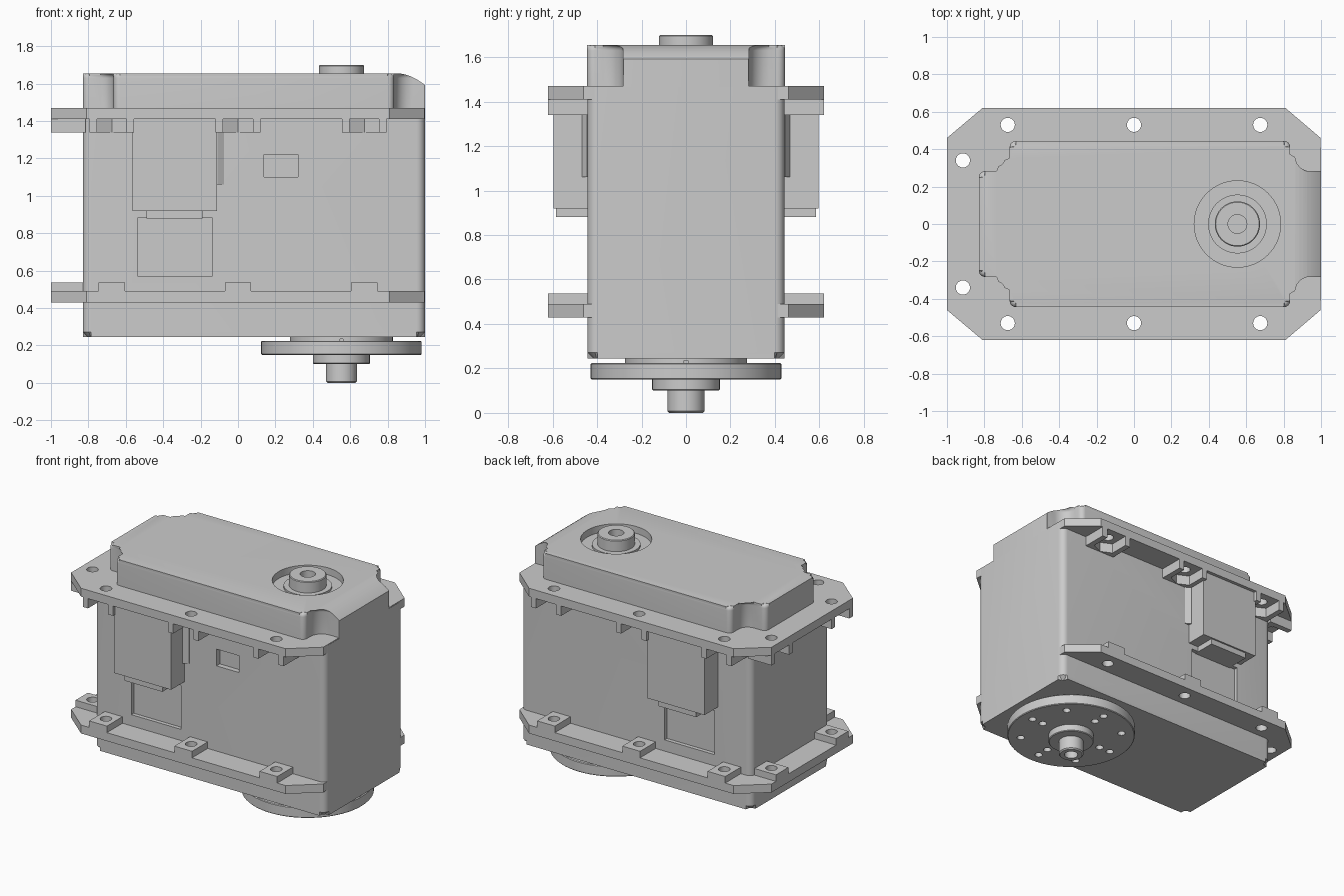
import bpy, bmesh
from math import sin, cos, pi, radians
from mathutils import Vector, Matrix

if "Cube" in bpy.data.objects:
    bpy.data.objects.remove(bpy.data.objects["Cube"])


def prism(bm, pts, lo, hi, axis='Z'):
    """Extrude a 2D outline; axis Y takes (x, z) points."""
    place = (lambda p, h: (p[0], p[1], h)) if axis == 'Z' else (lambda p, h: (p[0], h, p[1]))
    a = [bm.verts.new(place(p, lo)) for p in pts]
    b = [bm.verts.new(place(p, hi)) for p in pts]
    bm.faces.new(a)
    bm.faces.new(b)
    for i in range(len(a)):
        j = (i + 1) % len(a)
        bm.faces.new((a[i], a[j], b[j], b[i]))


def rect(x0, x1, y0, y1):
    return [(x0, y0), (x1, y0), (x1, y1), (x0, y1)]


def circle(cx, cy, r, n=24):
    return [(cx + r * cos(2 * pi * i / n), cy + r * sin(2 * pi * i / n)) for i in range(n)]


def rounded(corners, seg=6):
    """Fillet a right-angled outline of (x, y, radius) corners."""
    out = []
    for i, (x, y, r) in enumerate(corners):
        p = Vector((x, y))
        da = (Vector(corners[i - 1][:2]) - p).normalized()
        db = (Vector(corners[(i + 1) % len(corners)][:2]) - p).normalized()
        c = p + (da + db) * r
        for k in range(seg + 1):
            t = pi / 2 * k / seg
            out.append(tuple(c - (db * cos(t) + da * sin(t)) * r))
    return out


def make(name, bm):
    bmesh.ops.recalc_face_normals(bm, faces=bm.faces)
    me = bpy.data.meshes.new(name)
    bm.to_mesh(me)
    bm.free()
    ob = bpy.data.objects.new(name, me)
    bpy.context.collection.objects.link(ob)
    return ob


def activate(ob):
    bpy.ops.object.select_all(action='DESELECT')
    ob.select_set(True)
    bpy.context.view_layer.objects.active = ob


def cut(ob, bm):
    cutter = make("cutter", bm)
    cutter.hide_render = True
    mod = ob.modifiers.new("cut", 'BOOLEAN')
    mod.operation, mod.solver, mod.object = 'DIFFERENCE', 'EXACT', cutter
    mod.use_self = True
    activate(ob)
    bpy.ops.object.modifier_apply(modifier=mod.name)
    bpy.data.objects.remove(cutter)


def lathe(name, cx, profile, n=64):
    bm = bmesh.new()
    vs = [bm.verts.new((cx + r, 0, z)) for r, z in profile]
    es = [bm.edges.new(e) for e in zip(vs, vs[1:])]
    bmesh.ops.spin(bm, geom=vs + es, cent=(cx, 0, 0), axis=(0, 0, 1),
                   angle=2 * pi, steps=n, use_duplicate=False)
    bmesh.ops.remove_doubles(bm, verts=bm.verts, dist=1e-4)
    return make(name, bm)


def bevel_rim(bm, z, offset, seg):
    edges = [e for e in bm.edges if all(abs(v.co.z - z) < 1e-5 for v in e.verts)]
    bmesh.ops.bevel(bm, geom=edges, offset=offset, segments=seg, profile=0.5, affect='EDGES')


# Main case with rounded corners and a chamfered base
bm = bmesh.new()
prism(bm, rounded([(x, y, 0.045) for x, y in rect(-0.83, 1.0, -0.443, 0.443)]), 0.245, 1.465)
bevel_rim(bm, 0.245, 0.027, 1)
case = make("case", bm)

# Recessed side panels and the small front window
bm = bmesh.new()
for s in (-1, 1):
    prism(bm, rect(-0.535, -0.14, 0.57, 0.885), s * 0.415, s * 0.6, 'Y')
prism(bm, rect(0.14, 0.32, 1.10, 1.22), -0.6, -0.405, 'Y')
cut(case, bm)

# Mounting flanges: octagonal plates with lips or bosses around the holes
HOLES = [(x, s * 0.53, s * pi / 2 - pi / 2) for x in (-0.675, 0, 0.675) for s in (1, -1)]
HOLES += [(-0.915, s * 0.34, pi / 2) for s in (1, -1)]
half = [(0.998, 0.26), (0.998, 0.46), (0.81, 0.62), (-0.81, 0.62), (-1, 0.46)]
octagon = half + [(x, -y) for x, y in reversed(half)]
nut_lip = [(-.12, -.10), (.12, -.10), (.12, .09), (.08, .09), (.08, -.046),
           (0, -.084), (-.08, -.046), (-.08, .09), (-.12, .09)]
boss = rect(-0.07, 0.07, -0.10, 0.09)


def flange(name, z0, z1, pad, p0, p1):
    bm = bmesh.new()
    prism(bm, octagon, z0, z1)
    for x, y, ang in HOLES:
        reach = 0.085 if x < -0.9 else 0.09
        rot = Matrix.Rotation(ang, 2)
        pts = [Vector((x, y)) + rot @ Vector((u, min(v, reach))) for u, v in pad]
        prism(bm, pts, p0, p1)
    ob = make(name, bm)
    bm = bmesh.new()
    for x, y, _ in HOLES:
        prism(bm, circle(x, y, 0.038), z0 - 0.2, z1 + 0.2)
    cut(ob, bm)
    return ob


flange("upper_flange", 1.41, 1.47, nut_lip, 1.34, 1.412)
flange("lower_flange", 0.43, 0.49, boss, 0.488, 0.537)

# Top cover with notched corners, soft rim, sloping end and round well
side = [(-0.83, 0.283, 0.035), (-0.665, 0.283, 0.07), (-0.665, 0.445, 0.035),
        (0.835, 0.445, 0.035), (0.835, 0.283, 0.09), (1.0, 0.283, 0.005)]
bm = bmesh.new()
prism(bm, rounded(side + [(x, -y, r) for x, y, r in reversed(side)]), 1.46, 1.655)
bevel_rim(bm, 1.655, 0.025, 4)
cover = make("top_cover", bm)
bm = bmesh.new()
slope = [(0.84 + 0.17 * t / 8, 1.656 - 0.072 * (t / 8) ** 2) for t in range(9)]
prism(bm, slope + [(1.01, 1.72), (0.84, 1.72)], -0.5, 0.5, 'Y')
cut(cover, bm)
bm = bmesh.new()
prism(bm, circle(0.553, 0, 0.231, 64), 1.605, 1.8)
cut(cover, bm)

# Idler bearing on top
lathe("top_bearing", 0.553, [(0, 1.59), (0.157, 1.59), (0.157, 1.62), (0.121, 1.62),
                             (0.121, 1.695), (0.116, 1.70), (0.05, 1.70), (0.05, 1.64), (0, 1.64)])

# Output horn below: neck, disc, hub and screw
horn = lathe("output_horn", 0.553, [
    (0, 0.26), (0.275, 0.26), (0.275, 0.225), (0.424, 0.225), (0.429, 0.22), (0.429, 0.155),
    (0.424, 0.15), (0.152, 0.15), (0.152, 0.105), (0.147, 0.10), (0.083, 0.10), (0.083, 0.008),
    (0.075, 0), (0.045, 0), (0.045, 0.06), (0, 0.06)])
bm = bmesh.new()
for count, r in ((8, 0.34), (4, 0.25)):
    for i in range(count):
        a = 2 * pi * i / count
        prism(bm, circle(0.553 + r * cos(a), r * sin(a), 0.026, 20), 0.1, 0.235)
cut(horn, bm)

# Cable connector housings on both sides
for s, label in ((-1, "front"), (1, "back")):
    bm = bmesh.new()
    prism(bm, rect(-0.565, -0.112, 0.92, 1.411), s * 0.43, s * 0.597, 'Y')
    make(label + "_connector", bm)
    bm = bmesh.new()
    prism(bm, rect(-0.49, -0.19, 0.88, 0.925), s * 0.41, s * 0.585, 'Y')
    make(label + "_connector_lip", bm)
    bm = bmesh.new()
    prism(bm, [(-0.13, s * 0.43), (-0.13, s * 0.467), (-0.11, s * 0.467),
               (-0.075, s * 0.445), (-0.075, s * 0.43)], 1.06, 1.411)
    make(label + "_connector_rib", bm)

# Smooth the rounded areas, keep edges crisp
for ob in list(bpy.context.collection.objects):
    activate(ob)
    bpy.ops.object.shade_smooth_by_angle(angle=radians(30))
